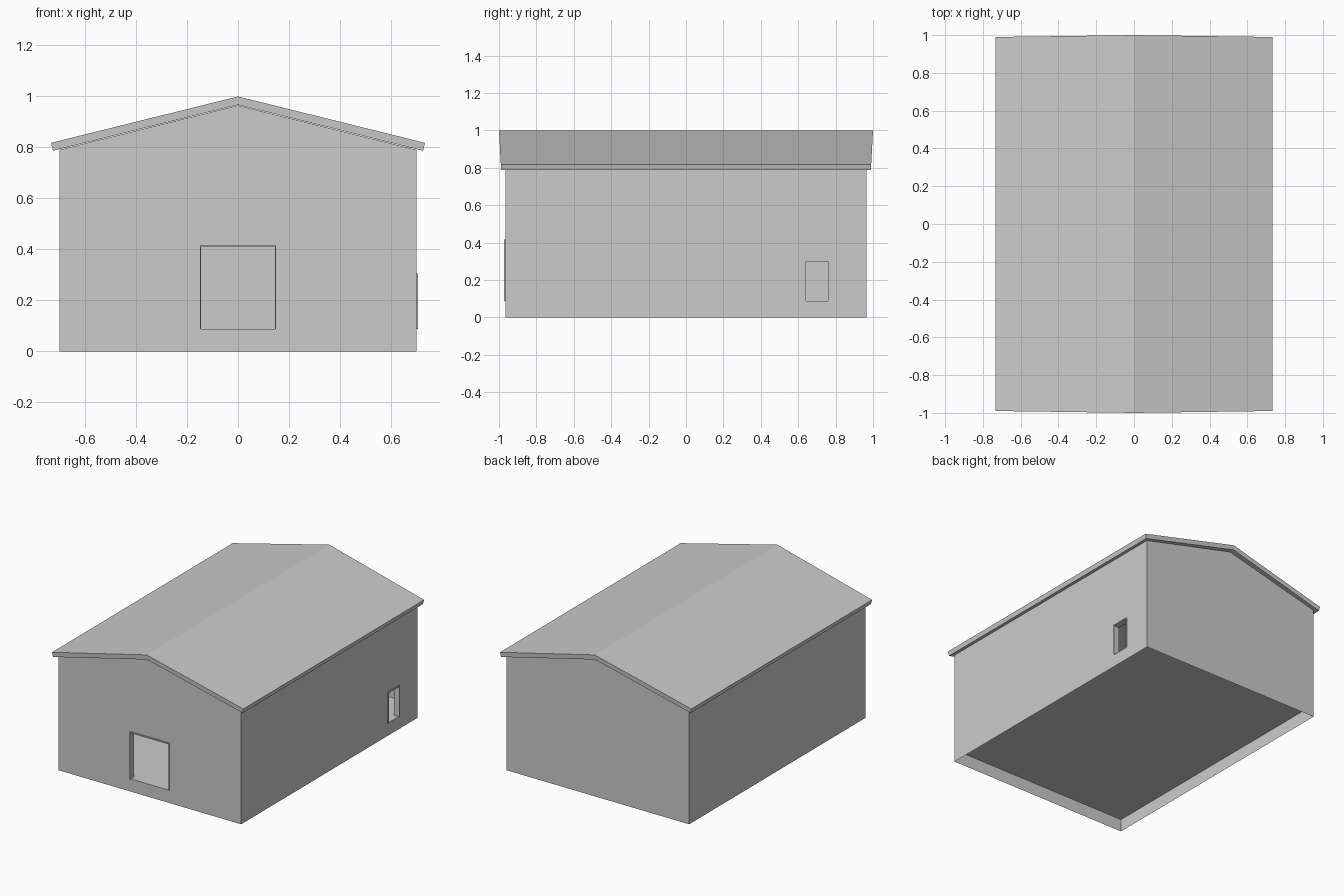
import bpy, bmesh

if "Cube" in bpy.data.objects:
    bpy.data.objects.remove(bpy.data.objects["Cube"])

WX, WY = 0.70, 0.965          # half size of the walls
EAVE, RIDGE = 0.791, 0.965    # wall heights
FLOOR = 0.088
DOOR = (-0.15, 0.15, FLOOR, 0.417)
HATCH = (0.638, 0.762, FLOOR, 0.306)


def make(name, bm, recalc=True):
    bmesh.ops.remove_doubles(bm, verts=bm.verts, dist=1e-5)
    if recalc:
        bmesh.ops.recalc_face_normals(bm, faces=bm.faces)
    me = bpy.data.meshes.new(name)
    bm.to_mesh(me)
    bm.free()
    ob = bpy.data.objects.new(name, me)
    bpy.context.collection.objects.link(ob)
    return ob


def face(bm, pts):
    return bm.faces.new([bm.verts.new(p) for p in pts])


def front(u, z, d=0):         # d pushes outward from the wall
    return (u, -WY - d, z)


def right(u, z, d=0):
    return (WX + d, u, z)


def pierced(bm, place, half, top, hole):
    """Wall with an opening, made of two halves meeting at the opening's centre."""
    a, b, z0, z1 = hole
    c = (a + b) / 2
    for edge, side in ((-half, a), (half, b)):
        pts = [(edge, 0), (c, 0), (c, z0), (side, z0), (side, z1), (c, z1), (c, top), (edge, EAVE)]
        if edge > 0:
            pts.reverse()
        face(bm, [place(*p) for p in pts])


# Wall shell: front and right have openings, back and left are plain
bm = bmesh.new()
pierced(bm, front, WX, RIDGE, DOOR)
pierced(bm, right, WY, EAVE, HATCH)
face(bm, [(WX, WY, 0), (-WX, WY, 0), (-WX, WY, EAVE), (0, WY, RIDGE), (WX, WY, EAVE)])
face(bm, [(-WX, WY, 0), (-WX, -WY, 0), (-WX, -WY, EAVE), (-WX, WY, EAVE)])
make("walls", bm, recalc=False)

# Raised floor
bm = bmesh.new()
face(bm, [(-WX, -WY, FLOOR), (WX, -WY, FLOOR), (WX, WY, FLOOR), (-WX, WY, FLOOR)])
make("floor", bm, recalc=False)

# Roof slab, ends leaning in slightly towards the eaves
profile = [(0, 1.0, 1.0), (0.734, 0.818, 0.99), (0.726, 0.787, 0.988),
           (0, 0.967, 0.998), (-0.726, 0.787, 0.988), (-0.734, 0.818, 0.99)]
bm = bmesh.new()
ends = [[bm.verts.new((x, s * y, z)) for x, z, y in profile] for s in (-1, 1)]
for i in range(6):
    j = (i + 1) % 6
    bm.faces.new((ends[0][i], ends[0][j], ends[1][j], ends[1][i]))
for e in ends:
    bm.faces.new((e[0], e[1], e[2], e[3]))
    bm.faces.new((e[0], e[3], e[4], e[5]))
make("roof", bm)


# Thin three-sided frames lining the openings
def frame(name, place, hole, side=0.004, head=0.008, out=0.007, inn=0.035):
    a, b, z0, z1 = hole
    loop = [(a, z0), (a, z1), (b, z1), (b, z0),
            (b - side, z0), (b - side, z1 - head), (a + side, z1 - head), (a + side, z0)]
    bm = bmesh.new()
    f = face(bm, [place(u, z, out) for u, z in loop])
    g = bmesh.ops.extrude_face_region(bm, geom=[f], use_keep_orig=True)
    p, q = place(0, 0, out), place(0, 0, -inn)
    bmesh.ops.translate(bm, vec=[q[i] - p[i] for i in range(3)],
                        verts=[v for v in g["geom"] if isinstance(v, bmesh.types.BMVert)])
    make(name, bm)


frame("door_frame", front, DOOR)
frame("hatch_frame", right, HATCH)
